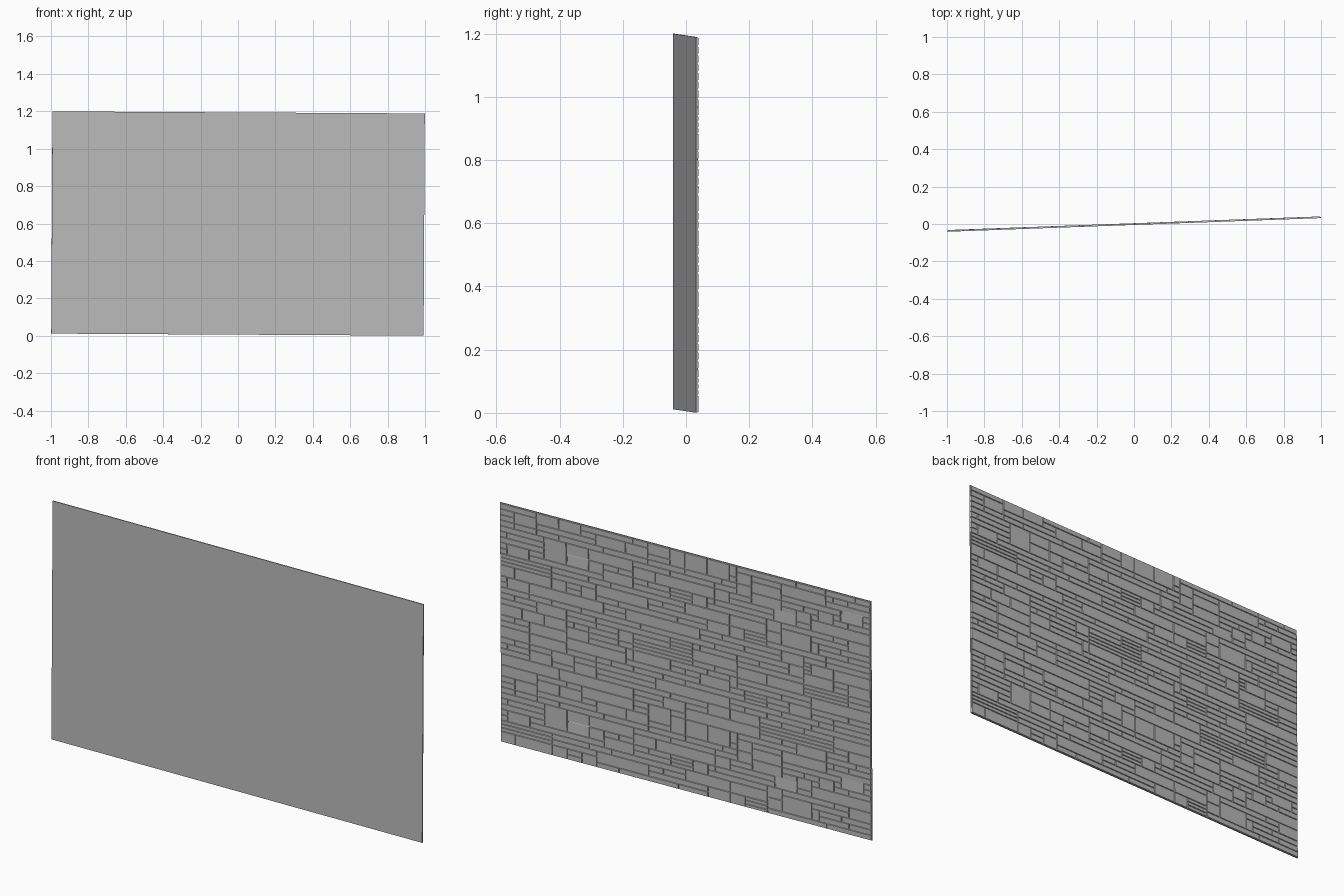
import bpy, bmesh, random
from mathutils import Matrix, Vector

random.seed(7)
if "Cube" in bpy.data.objects:
    bpy.data.objects.remove(bpy.data.objects["Cube"], do_unlink=True)

W, H = 1.992, 1.188              # panel size
FRONT, BASE, FACE = -0.005, 0.0, 0.0042   # layer depths
COLS, PERIOD, ROWS = 50, 30, 43  # stone grid, repeating upward
CW, RH = W / COLS, H / ROWS
GAP = 0.002

# slight yaw and roll of the whole wall
place = (Matrix.Translation((0, 0, 0.6)) @ Matrix.Rotation(0.0365, 4, 'Z')
         @ Matrix.Rotation(0.0055, 4, 'Y'))

grey = bpy.data.materials.new("stone grey")
grey.use_nodes = True
colour = (0.5, 0.5, 0.5, 1)
grey.diffuse_color = colour
grey.node_tree.nodes["Principled BSDF"].inputs["Base Color"].default_value = colour


def finish(bm, name):
    bmesh.ops.recalc_face_normals(bm, faces=bm.faces)
    mesh = bpy.data.meshes.new(name)
    bm.to_mesh(mesh)
    bm.free()
    mesh.materials.append(grey)
    ob = bpy.data.objects.new(name, mesh)
    ob.matrix_world = place
    bpy.context.collection.objects.link(ob)


def block(bm, x0, x1, z0, z1, y0, y1, inset=0.0, tilt=0.0):
    """Box whose back face is inset and may lean."""
    verts = bmesh.ops.create_cube(bm, size=1)["verts"]
    for v in verts:
        back = v.co.y > 0
        d = inset if back else 0
        x = x1 - d if v.co.x > 0 else x0 + d
        z = z1 - d if v.co.z > 0 else z0 + d
        y = y1 - (tilt if v.co.z > 0 else 0) if back else y0
        v.co = Vector((x, y, z))


# smooth flat backing
bm = bmesh.new()
block(bm, -W / 2, W / 2, -H / 2, H / 2, FRONT, BASE)
finish(bm, "backing_panel")

# stone layout for one repeat: (column, row, width, height, kind)
taken = set()
stones = []


def lay(c, r, w, h, kind):
    stones.append((c, r, w, h, kind))
    taken.update((c + i, (r + j) % PERIOD) for i in range(w) for j in range(h))


# large squared blocks and leaning stones
for c, r, w, h in ((22, 10, 3, 3), (25, 10, 2, 3), (27, 11, 3, 3),
                   (19, 10, 3, 3), (41, 5, 3, 4), (8, 1, 4, 3), (30, 10, 3, 2)):
    lay(c, r, w, h, "plain")
for c, r, w in ((38, 5, 3), (10, 5, 3), (1, 8, 3)):
    lay(c, r, w, 2, "lean")

# fill the rest with courses of mixed length and height
for r in range(PERIOD):
    for c in range(COLS):
        if (c, r) in taken:
            continue
        want_w = random.choice((2, 3, 3, 4, 5, 6, 8, 10))
        h = random.choice((1, 1, 1, 2, 2))
        w = 1
        while w < want_w and c + w < COLS and (c + w, r) not in taken:
            w += 1
        if any((c + i, (r + 1) % PERIOD) in taken for i in range(w)):
            h = 1
        kind = "split" if h == 2 and random.random() < 0.1 else "plain"
        lay(c, r, w, h, kind)

# raise the stones on the back
bm = bmesh.new()
for c, r, w, h, kind in stones:
    for start in (r, r + PERIOD, r - PERIOD):
        low, high = max(start, 0), min(start + h, ROWS)
        if high <= low:
            continue
        x0, x1 = -W / 2 + c * CW + GAP, -W / 2 + (c + w) * CW - GAP
        z0, z1 = -H / 2 + low * RH, -H / 2 + high * RH
        parts = 3 if kind == "split" else 1
        step = (z1 - z0) / parts
        top = FACE - random.uniform(0, 0.0012)
        for k in range(parts):
            block(bm, x0, x1, z0 + k * step + GAP, z0 + (k + 1) * step - GAP,
                  BASE, top, 0.0015, 0.003 if kind == "lean" else 0)
finish(bm, "ledge_stones")
